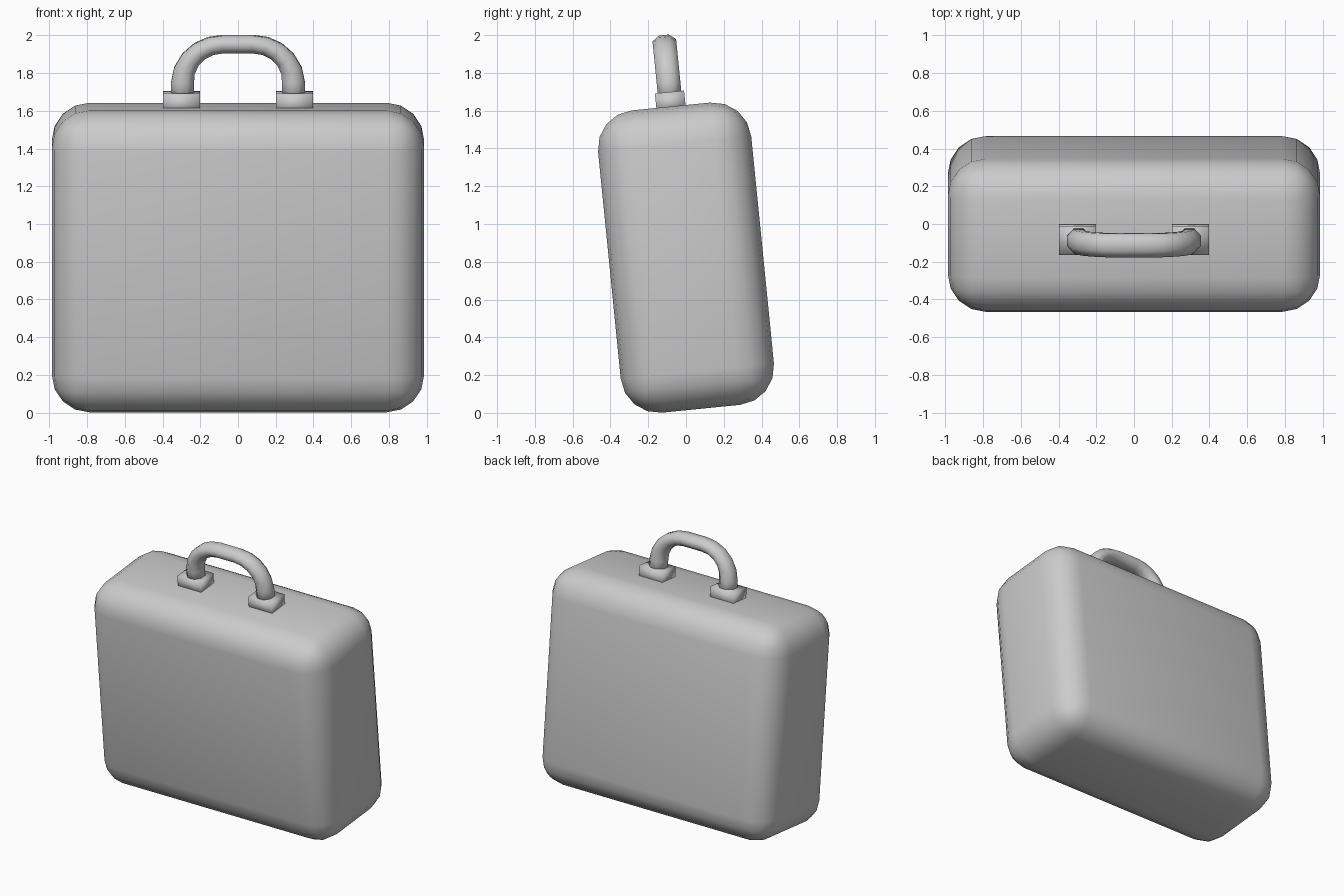
import bpy
import bmesh
from math import cos, sin, pi, radians
from mathutils import Matrix

cube = bpy.data.objects.get("Cube")
if cube:
    bpy.data.objects.remove(cube, do_unlink=True)

# One plain grey for the whole case
grey = bpy.data.materials.new("plain_grey")
grey.use_nodes = True
colour = (0.6, 0.6, 0.6, 1)
grey.diffuse_color = colour
grey.node_tree.nodes["Principled BSDF"].inputs["Base Color"].default_value = colour

WIDTH, DEPTH, HEIGHT = 1.974, 0.815, 1.608
ROUND = 0.2
TOP = HEIGHT / 2
# The whole case leans forward slightly
LEAN = Matrix.Translation((0, 0, 0.822)) @ Matrix.Rotation(radians(5.7), 4, 'X')


def finish(name, bm):
    bmesh.ops.recalc_face_normals(bm, faces=bm.faces)
    mesh = bpy.data.meshes.new(name)
    bm.to_mesh(mesh)
    bm.free()
    mesh.materials.append(grey)
    mesh.shade_smooth()
    obj = bpy.data.objects.new(name, mesh)
    obj.matrix_world = LEAN
    bpy.context.collection.objects.link(obj)
    return obj


def box(name, size, centre):
    bm = bmesh.new()
    bmesh.ops.create_cube(bm, size=1)
    bmesh.ops.scale(bm, vec=size, verts=bm.verts)
    bmesh.ops.translate(bm, vec=centre, verts=bm.verts)
    return finish(name, bm)


# Rounded body
body = box("case_body", (WIDTH, DEPTH, HEIGHT), (0, 0, 0))
bevel = body.modifiers.new("rounded_edges", 'BEVEL')
bevel.width = ROUND
bevel.segments = 4

# Handle mounts
for side, x in (("left", 0.3), ("right", -0.3)):
    box(side + "_handle_mount", (0.197, 0.155, 0.11), (x, 0, TOP + 0.022))

# Handle path: straight legs joined by two quarter bends and a flat top
path = [(0.294, TOP + 0.03, 0)]
for i in range(6):
    a = i * pi / 10
    path.append((0.08 + 0.214 * cos(a), TOP + 0.13 + 0.203 * sin(a), a))
path += [(-x, z, pi - a) for x, z, a in reversed(path)]

# Sweep an eight-sided ring along the path, flatter across the top
bm = bmesh.new()
rings = []
for x, z, a in path:
    thick = 0.066 - 0.015 * sin(a)
    ring = []
    for k in range(8):
        t = (k + 0.5) * pi / 4
        across = thick * cos(t)
        ring.append(bm.verts.new((x + across * cos(a), 0.068 * sin(t), z + across * sin(a))))
    rings.append(ring)
for r1, r2 in zip(rings, rings[1:]):
    for k in range(8):
        n = (k + 1) % 8
        bm.faces.new((r1[k], r1[n], r2[n], r2[k]))
bm.faces.new(rings[0])
bm.faces.new(rings[-1])
finish("carry_handle", bm)
